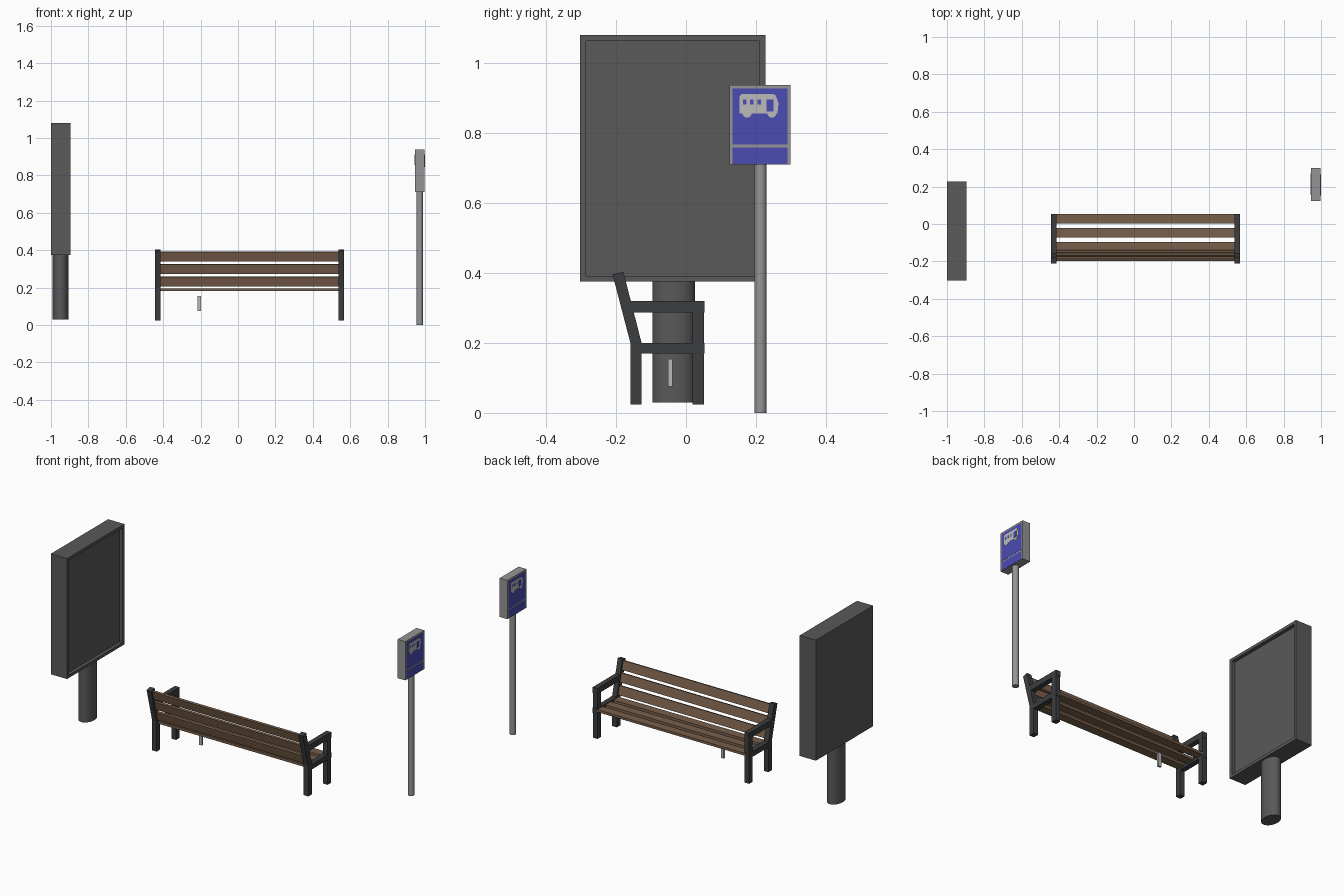
import bpy, bmesh, math

if "Cube" in bpy.data.objects:
    bpy.data.objects.remove(bpy.data.objects["Cube"])


def material(name, rgb):
    m = bpy.data.materials.new(name)
    m.diffuse_color = (*rgb, 1)
    m.use_nodes = True
    m.node_tree.nodes["Principled BSDF"].inputs["Base Color"].default_value = m.diffuse_color
    return m


DARK = material("dark_metal", (0.045, 0.047, 0.05))
BOARD = material("board_grey", (0.1, 0.1, 0.1))
GREY = material("light_grey", (0.3, 0.3, 0.3))
PALE = material("pale_grey", (0.5, 0.5, 0.5))
BLUE = material("blue", (0.07, 0.07, 0.45))
WOOD = material("wood", (0.19, 0.115, 0.07))


def finish(name, bm, mat):
    bmesh.ops.recalc_face_normals(bm, faces=bm.faces)
    me = bpy.data.meshes.new(name)
    bm.to_mesh(me)
    bm.free()
    ob = bpy.data.objects.new(name, me)
    me.materials.append(mat)
    bpy.context.collection.objects.link(ob)
    return ob


def add_prism(bm, x0, x1, profile):
    """Extrude a (y, z) outline along x."""
    f = bm.faces.new([bm.verts.new((x0, y, z)) for y, z in profile])
    r = bmesh.ops.extrude_face_region(bm, geom=[f])
    vs = [g for g in r["geom"] if isinstance(g, bmesh.types.BMVert)]
    bmesh.ops.translate(bm, verts=vs, vec=(x1 - x0, 0, 0))


def rect(y0, y1, z0, z1):
    return [(y0, z0), (y1, z0), (y1, z1), (y0, z1)]


def prisms(name, x0, x1, profiles, mat):
    bm = bmesh.new()
    for p in profiles:
        add_prism(bm, x0, x1, p)
    return finish(name, bm, mat)


def post(name, x, y, rx, ry, z0, z1, mat):
    bpy.ops.mesh.primitive_cylinder_add(vertices=32, radius=1, depth=z1 - z0,
                                        location=(x, y, (z0 + z1) / 2))
    ob = bpy.context.object
    ob.name = name
    ob.scale = (rx, ry, 1)
    bpy.ops.object.transform_apply(location=False, rotation=False, scale=True)
    ob.data.materials.append(mat)
    bpy.ops.object.shade_smooth_by_angle(angle=math.radians(40))


# Advertising board: box with a recessed display on the +x side
bm = bmesh.new()
add_prism(bm, -1.0, -0.895, rect(-0.303, 0.227, 0.375, 1.08))
bmesh.ops.recalc_face_normals(bm, faces=bm.faces)
face = [f for f in bm.faces if f.normal.x > 0.9]
bmesh.ops.inset_region(bm, faces=face, thickness=0.024)
r = bmesh.ops.extrude_discrete_faces(bm, faces=face)
bmesh.ops.translate(bm, verts=r["faces"][0].verts, vec=(-0.02, 0, 0))
finish("advertising_board", bm, BOARD)
post("board_post", -0.948, -0.035, 0.043, 0.061, 0.03, 0.38, BOARD)

# Bench end frames: legs, seat rail, armrest, leaning back upright
END = [
    rect(-0.159, -0.127, 0.024, 0.2),
    rect(0.019, 0.051, 0.024, 0.17),
    rect(-0.127, 0.053, 0.17, 0.2),
    rect(0.019, 0.051, 0.2, 0.287),
    [(-0.151, 0.287), (0.053, 0.287), (0.053, 0.32), (-0.159, 0.32)],
    [(-0.159, 0.2), (-0.127, 0.2), (-0.179, 0.403), (-0.21, 0.396)],
]
for side, x in (("left", -0.445), ("right", 0.537)):
    prisms(f"bench_frame_{side}", x, x + 0.03, END, DARK)

# Seat slats
for i, y in enumerate((0.028, -0.046, -0.12)):
    prisms(f"seat_slat_{i + 1}", -0.418, 0.54,
           [rect(y - 0.025, y + 0.025, 0.182, 0.196)], WOOD)

# Back slats, tilted along the upright
tilt = math.radians(14.6)
c, s = math.cos(tilt), math.sin(tilt)
for i, z in enumerate((0.233, 0.3, 0.366)):
    y = -0.143 - 0.26 * (z - 0.2)
    prof = [(y + a * c - b * s, z + a * s + b * c)
            for a, b in rect(-0.0065, 0.0065, -0.026, 0.026)]
    prisms(f"back_slat_{i + 1}", -0.418, 0.54, [prof], WOOD)

# Small loose peg under the bench
prisms("under_seat_peg", -0.217, -0.198, [rect(-0.051, -0.039, 0.076, 0.154)], PALE)

# Stop sign on its pole
post("sign_pole", 0.972, 0.213, 0.0175, 0.0175, 0, 0.715, GREY)
prisms("sign_box", 0.947, 0.997, [rect(0.124, 0.299, 0.71, 0.937)], GREY)


def disc(cy, cz, r, n=16):
    return [(cy + r * math.cos(2 * math.pi * k / n), cz + r * math.sin(2 * math.pi * k / n))
            for k in range(n)]


# Sign faces on both sides: two blue panels and a simple vehicle pictogram
BUS = [(-0.058, 0.856), (0.05, 0.856), (0.053, 0.885), (0.045, 0.908),
       (0.038, 0.911), (-0.053, 0.911), (-0.058, 0.906)]
WINDOWS = [rect(u, u + 0.01, 0.882, 0.896) for u in (-0.049, -0.028, -0.007)]
WINDOWS.append(rect(0.019, 0.039, 0.861, 0.896))
for side, d in (("right", 1), ("left", -1)):
    def layer(name, h0, h1, profiles, mat):
        flipped = [[(0.2115 + d * u, z) for u, z in p] for p in profiles]
        prisms(f"{name}_{side}", 0.972 + d * h0, 0.972 + d * h1, flipped, mat)
    layer("sign_panels", 0.022, 0.026, [rect(-0.0785, 0.0785, 0.767, 0.927),
                                        rect(-0.0785, 0.0785, 0.712, 0.759)], BLUE)
    layer("pictogram_body", 0.025, 0.027, [BUS], PALE)
    layer("pictogram_wheels", 0.025, 0.0268,
          [disc(-0.037, 0.857, 0.013), disc(0.034, 0.857, 0.013)], PALE)
    layer("pictogram_windows", 0.026, 0.0278, WINDOWS, BLUE)
